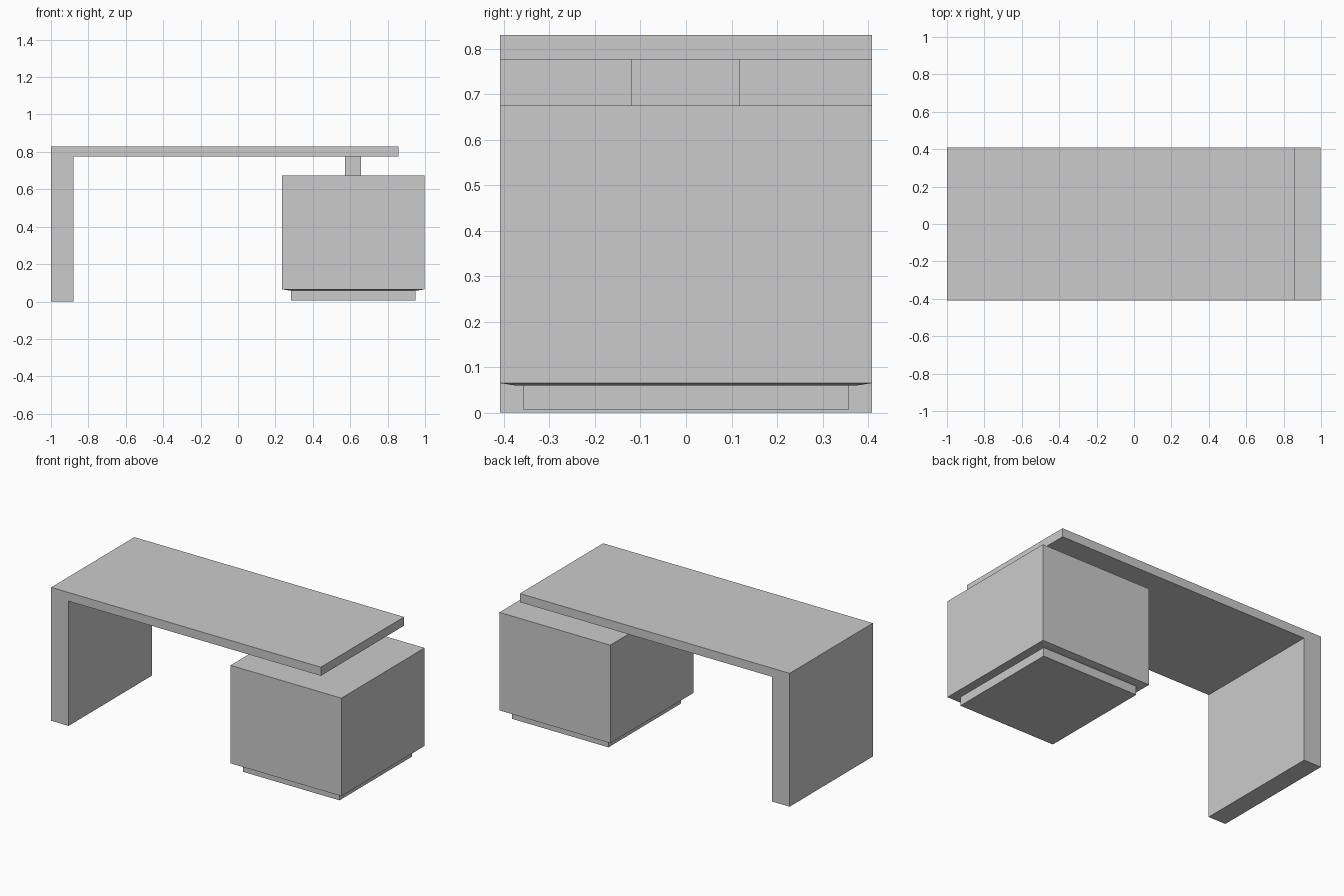
import bpy, bmesh

if "Cube" in bpy.data.objects:
    bpy.data.objects.remove(bpy.data.objects["Cube"])


def extrude_profile(name, points, half_depth):
    """Extrude an XZ outline symmetrically along Y."""
    bm = bmesh.new()
    face = bm.faces.new([bm.verts.new((x, -half_depth, z)) for x, z in points])
    ext = bmesh.ops.extrude_face_region(bm, geom=[face])
    verts = [g for g in ext["geom"] if isinstance(g, bmesh.types.BMVert)]
    bmesh.ops.translate(bm, verts=verts, vec=(0, 2 * half_depth, 0))
    return finish(name, bm)


def box(name, x, y, z, bottom_inset=0, bottom_drop=0):
    """Box from (min, max) ranges; optionally taper its underside."""
    bm = bmesh.new()
    bmesh.ops.create_cube(bm, size=1)
    for v in bm.verts:
        v.co = [r[0] if c < 0 else r[1] for c, r in zip(v.co, (x, y, z))]
    if bottom_inset:
        bm.normal_update()
        under = min(bm.faces, key=lambda f: f.calc_center_median().z)
        bmesh.ops.inset_region(bm, faces=[under], thickness=bottom_inset)
        bmesh.ops.translate(bm, verts=under.verts[:], vec=(0, 0, -bottom_drop))
    return finish(name, bm)


def finish(name, bm):
    bmesh.ops.recalc_face_normals(bm, faces=bm.faces[:])
    mesh = bpy.data.meshes.new(name)
    bm.to_mesh(mesh)
    bm.free()
    obj = bpy.data.objects.new(name, mesh)
    bpy.context.collection.objects.link(obj)
    return obj


# Worktop and side panel in one L-shaped slab
extrude_profile("desktop_and_leg", [
    (-1, 0), (-0.88, 0), (-0.88, 0.776), (0.857, 0.776), (0.857, 0.83), (-1, 0.83),
], 0.409)

# Block carrying the worktop above the cabinet
box("support_block", (0.573, 0.658), (-0.12, 0.118), (0.675, 0.776))

# Cabinet with a slightly tapered underside
box("cabinet", (0.235, 0.998), (-0.409, 0.409), (0.065, 0.675), 0.045, 0.005)

# Recessed plinth
box("plinth", (0.284, 0.949), (-0.357, 0.357), (0.006, 0.06))
